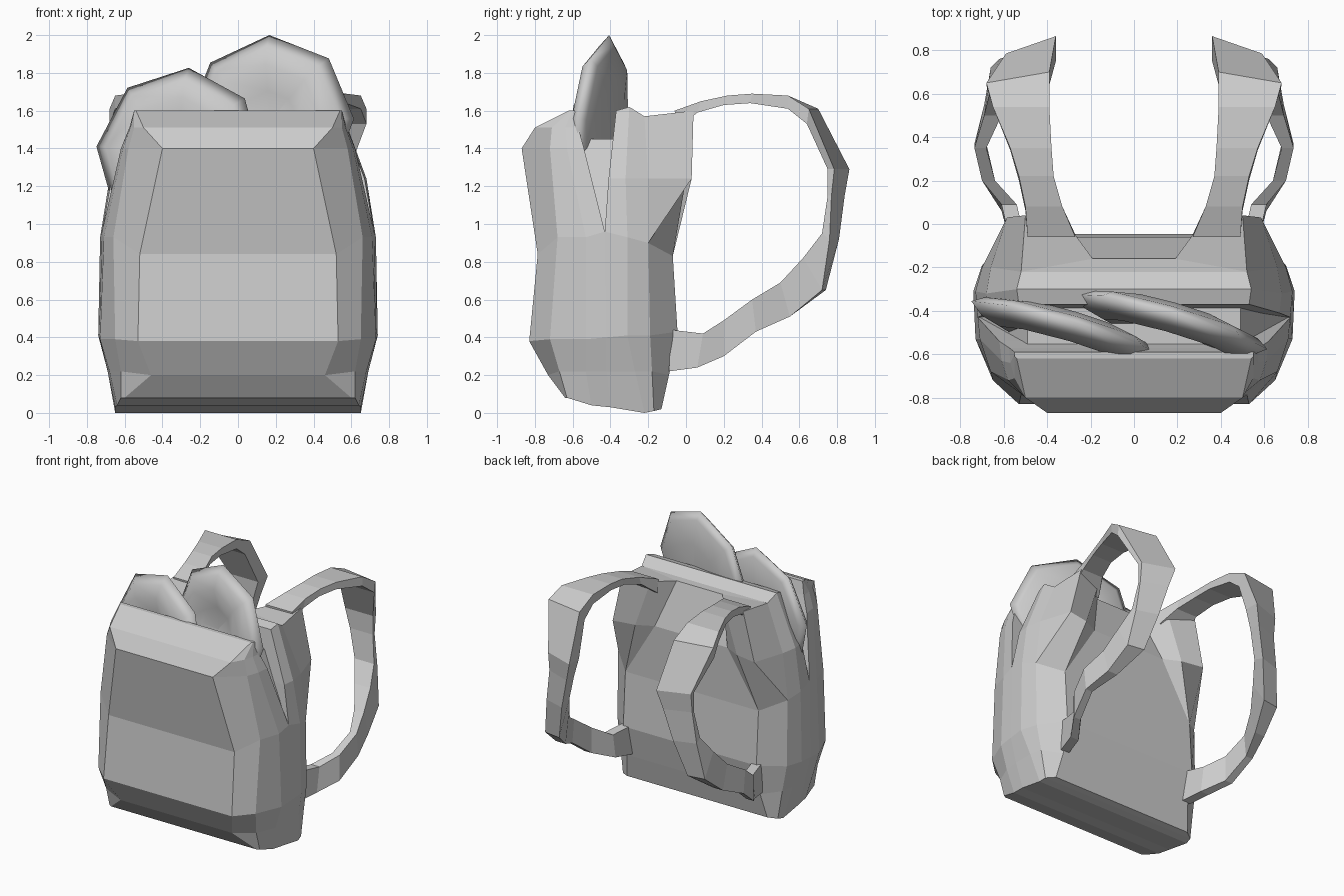
import bpy, bmesh, math
from mathutils import Matrix

if "Cube" in bpy.data.objects:
    bpy.data.objects.remove(bpy.data.objects["Cube"])

grey = bpy.data.materials.new("plain_grey")
grey.diffuse_color = (0.6, 0.6, 0.6, 1)
grey.use_nodes = True
grey.node_tree.nodes["Principled BSDF"].inputs["Base Color"].default_value = grey.diffuse_color


def finish(bm, name, smooth=False):
    bmesh.ops.remove_doubles(bm, verts=bm.verts, dist=0.0005)
    bmesh.ops.recalc_face_normals(bm, faces=bm.faces)
    me = bpy.data.meshes.new(name)
    bm.to_mesh(me)
    bm.free()
    me.materials.append(grey)
    for p in me.polygons:
        p.use_smooth = smooth
    ob = bpy.data.objects.new(name, me)
    bpy.context.collection.objects.link(ob)
    return ob


def bridge(bm, rings):
    for a, b in zip(rings, rings[1:]):
        for i in range(len(a)):
            j = (i + 1) % len(a)
            bm.faces.new((a[i], a[j], b[j], b[i]))


def mirrored_loft(bm, halves, cap_start=(), cap_end=()):
    """Loft rings given by their right half, mirrored in x.
    Caps list pairs of ring points to join across to the mirrored side."""
    rings = []
    for h in halves:
        pts = h + [(-x, y, z) for x, y, z in reversed(h)]
        rings.append([bm.verts.new(p) for p in pts])
    bridge(bm, rings)
    for ring, pairs in ((rings[0], cap_start), (rings[-1], cap_end)):
        n = len(ring)
        for i, j in pairs:
            bm.faces.new((ring[i], ring[j], ring[n - 1 - j], ring[n - 1 - i]))
    return rings


def strips(n):
    return [(i, i + 1) for i in range(n - 1)]


# bag: lower body, then front pouch and back slab with a V gap between them
bm = bmesh.new()
w = [(.52, -.785, .84), (.66, -.68, .93), (.71, -.53, .93), (.72, -.43, .96),
     (.73, -.31, .93), (.70, -.20, .90), (.55, -.07, .83)]
mirrored_loft(bm, [
    [(.60, -.64, .08), (.62, -.63, .08), (.64, -.50, .04), (.65, -.40, .03),
     (.65, -.22, 0), (.64, -.17, .01), (.58, -.13, .02)],
    [(.46, -.73, .20), (.62, -.67, .22), (.68, -.53, .22), (.69, -.42, .22),
     (.69, -.27, .22), (.67, -.18, .22), (.55, -.09, .20)],
    [(.53, -.83, .38), (.65, -.72, .39), (.73, -.53, .39), (.735, -.42, .40),
     (.74, -.31, .41), (.70, -.19, .41), (.55, -.045, .43)],
    w], cap_start=strips(7))
mirrored_loft(bm, [
    w[:4],
    [(.40, -.87, 1.40), (.58, -.72, 1.40), (.61, -.63, 1.40), (.62, -.54, 1.40)],
    [(.50, -.80, 1.51), (.55, -.71, 1.51), (.57, -.64, 1.51), (.575, -.57, 1.51)],
    [(.54, -.62, 1.60), (.55, -.61, 1.60), (.55, -.60, 1.60), (.55, -.59, 1.60)]],
    cap_end=strips(4))
rings = mirrored_loft(bm, [
    [w[3], w[4], w[5], w[5], w[6], w[6]],
    [(.67, -.41, 1.24), (.68, -.32, 1.24), (.66, -.20, 1.24),
     (.585, .03, 1.24), (.42, 0, 1.24), (.30, -.06, 1.24)],
    [(.53, -.37, 1.60), (.54, -.30, 1.62), (.52, -.22, 1.57),
     (.50, .04, 1.60), (.30, -.01, 1.59), (.19, -.16, 1.57)]],
    cap_end=[(0, 1), (1, 2), (2, 5)])
top = rings[-1]
for quad in (top[2:6], top[6:10]):      # strap seats on the back corners
    bm.faces.new(quad)
finish(bm, "bag_body")

# lining filling the V gap: raised floor with sloping gussets at both sides
bm = bmesh.new()
mirrored_loft(bm, [[(.71, -.43, .96), (.71, -.43, .96)],
                   [(.49, -.56, 1.45), (.49, -.38, 1.45)]], cap_end=[(0, 1)])
finish(bm, "bag_lining")

# shoulder straps: outer y, z, inner y, z, inner x, outer x, outer edge setback
path = [(-.06, 1.60, -.05, 1.50, .27, .49, 0), (.08, 1.65, .06, 1.59, .33, .50, 0),
        (.22, 1.68, .20, 1.63, .37, .53, 0), (.35, 1.69, .34, 1.64, .38, .57, 0),
        (.54, 1.68, .54, 1.61, .39, .65, 0), (.70, 1.61, .64, 1.53, .39, .68, .05),
        (.865, 1.29, .75, 1.29, .36, .59, .08), (.84, 1.15, .75, 1.15, .40, .59, .07),
        (.81, .92, .72, .95, .46, .62, .05), (.74, .65, .62, .82, .53, .66, .02),
        (.55, .51, .50, .69, .61, .69, 0), (.37, .43, .35, .60, .68, .735, 0),
        (.20, .30, .20, .49, .64, .70, 0), (.06, .24, .09, .42, .54, .61, 0),
        (-.09, .22, -.08, .44, .50, .57, 0)]
for side, s in (("right", 1), ("left", -1)):
    bm = bmesh.new()
    rings = []
    for oy, oz, iy, iz, xi, xo, d in path:
        pts = [(xi, oy, oz), (xo, oy - d, oz), (xo, iy, iz), (xi, iy, iz)]
        rings.append([bm.verts.new((s * x, y, z)) for x, y, z in pts])
    bridge(bm, rings)
    bm.faces.new(rings[0])
    bm.faces.new(rings[-1])
    finish(bm, side + "_shoulder_strap")

# two smooth eight-sided discs, dished at the front, poking out of the top
profile = [(.001, -.02), (.35, -.035), (.65, -.075), (.86, -.05), (1, 0),
           (.88, .035), (.5, .07), (.001, .08)]
for name, c, r, turn in (("right_disc", (.17, -.45, 1.54), .462, 2),
                         ("left_disc", (-.31, -.485, 1.37), .46, -5)):
    bm = bmesh.new()
    rings = []
    for k, y in profile:
        angles = [math.radians(45 * i + turn) for i in range(8)]
        rings.append([bm.verts.new((k * r * math.cos(a), y, k * r * math.sin(a)))
                      for a in angles])
    bridge(bm, rings)
    bm.transform(Matrix.Translation(c) @ Matrix.Rotation(math.radians(-16), 4, 'Z')
                 @ Matrix.Rotation(math.radians(-5), 4, 'X'))
    finish(bm, name, smooth=True)
